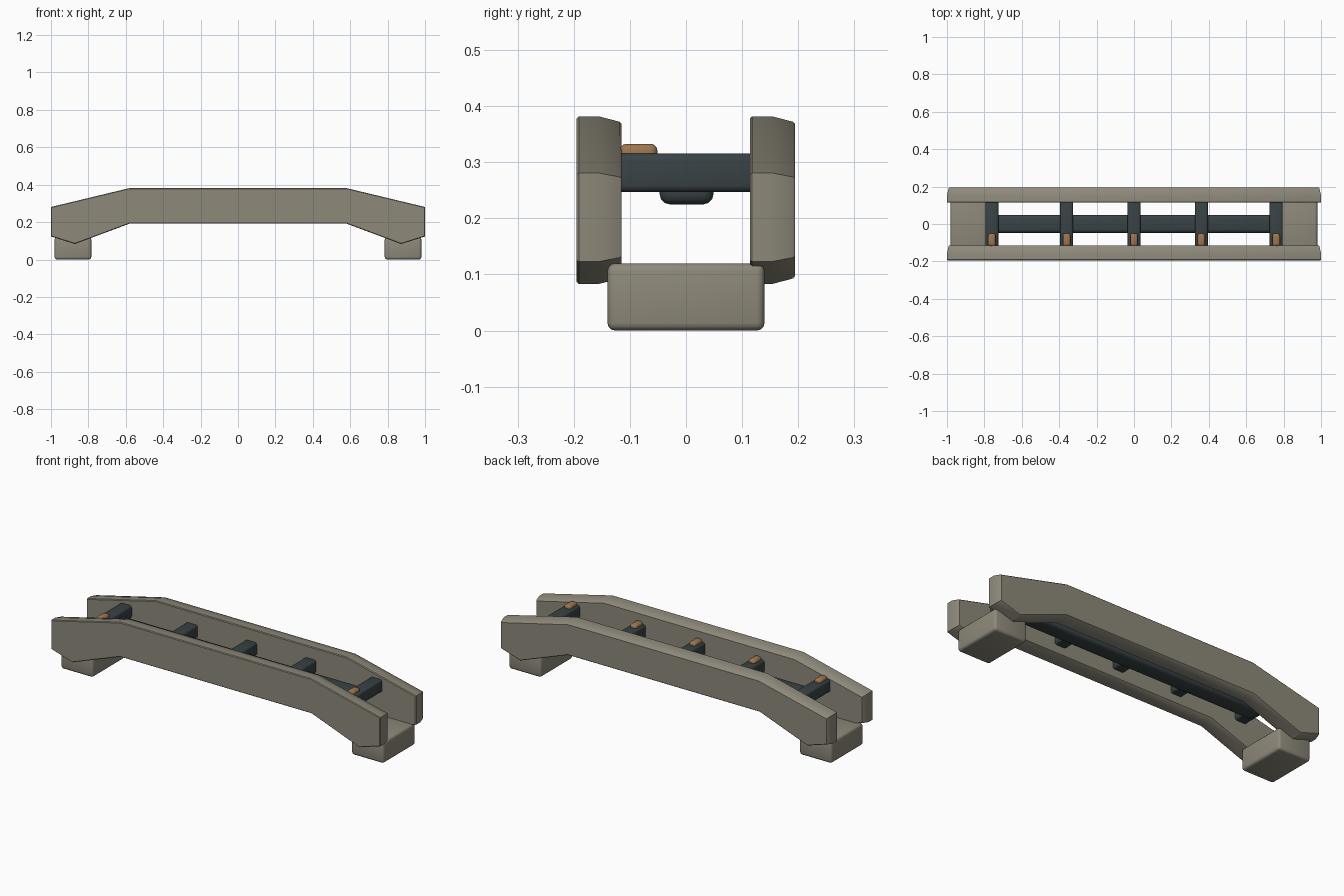
import bpy, bmesh

if "Cube" in bpy.data.objects:
    bpy.data.objects.remove(bpy.data.objects["Cube"])


def material(name, rgb):
    m = bpy.data.materials.new(name)
    m.diffuse_color = (*rgb, 1)
    m.use_nodes = True
    m.node_tree.nodes["Principled BSDF"].inputs["Base Color"].default_value = m.diffuse_color
    return m


STONE = material("warm_grey", (0.27, 0.25, 0.195))
STEEL = material("dark_steel", (0.04, 0.055, 0.06))
AMBER = material("amber", (0.34, 0.18, 0.08))


def finish(bm, name, mat):
    bmesh.ops.recalc_face_normals(bm, faces=bm.faces)
    me = bpy.data.meshes.new(name)
    bm.to_mesh(me)
    bm.free()
    me.materials.append(mat)
    ob = bpy.data.objects.new(name, me)
    bpy.context.collection.objects.link(ob)
    bpy.ops.object.select_all(action='DESELECT')
    ob.select_set(True)
    bpy.context.view_layer.objects.active = ob
    bpy.ops.object.shade_smooth_by_angle(angle=0.6)
    return ob


def box(name, lo, hi, bevel, mat, segments=3):
    """Rounded box between two corners."""
    bm = bmesh.new()
    bmesh.ops.create_cube(bm, size=1)
    for v in bm.verts:
        v.co = [(a + b) / 2 + c * (b - a) for a, b, c in zip(lo, hi, v.co)]
    bmesh.ops.bevel(bm, geom=bm.edges[:], offset=bevel, segments=segments,
                    profile=0.5, affect='EDGES')
    return finish(bm, name, mat)


# Half outline of a side rail (x, z), top centre to bottom centre
half = [(0.58, 0.382), (1.0, 0.281), (1.0, 0.123), (0.872, 0.083), (0.58, 0.192)]
# The same outline pulled in for the tapered rear half
half_in = [(0.578, 0.371), (0.99, 0.273), (0.99, 0.131), (0.872, 0.094), (0.582, 0.202)]


def outline(pts, t):
    """Blend from full (t=0) to inset (t=1) outline, mirrored in x."""
    right = [(a[0] + (b[0] - a[0]) * t, a[1] + (b[1] - a[1]) * t)
             for a, b in zip(pts, half_in)]
    return right + [(-x, z) for x, z in reversed(right)]


def rail(name, y0):
    bm = bmesh.new()
    rings = []
    for dy, t in ((0, 0.35), (0.004, 0), (0.039, 0), (0.077, 0.9), (0.08, 1.2)):
        rings.append([bm.verts.new((x, y0 + dy, z)) for x, z in outline(half, t)])
    n = len(rings[0])
    for a, b in zip(rings, rings[1:]):
        for i in range(n):
            j = (i + 1) % n
            bm.faces.new((a[i], a[j], b[j], b[i]))
    bm.faces.new(rings[0])
    bm.faces.new(rings[-1])
    return finish(bm, name, STONE)


# Side rails
rail("front_rail", -0.195)
rail("back_rail", 0.114)

# Feet
for side, s in (("left", -1), ("right", 1)):
    c = 0.8825 * s
    box(side + "_foot", (c - 0.098, -0.14, 0), (c + 0.098, 0.14, 0.12), 0.014, STONE)

# Central spine
box("spine", (-0.76, -0.047, 0.225), (0.76, 0.049, 0.287), 0.018, STEEL)

# Cross bars with amber pads
for i, x in enumerate((-0.76, -0.36, 0, 0.36, 0.76)):
    box(f"cross_bar_{i}", (x - 0.035, -0.13, 0.247), (x + 0.035, 0.13, 0.316), 0.012, STEEL)
    box(f"amber_pad_{i}", (x - 0.02, -0.118, 0.3), (x + 0.02, -0.051, 0.333), 0.012, AMBER)
